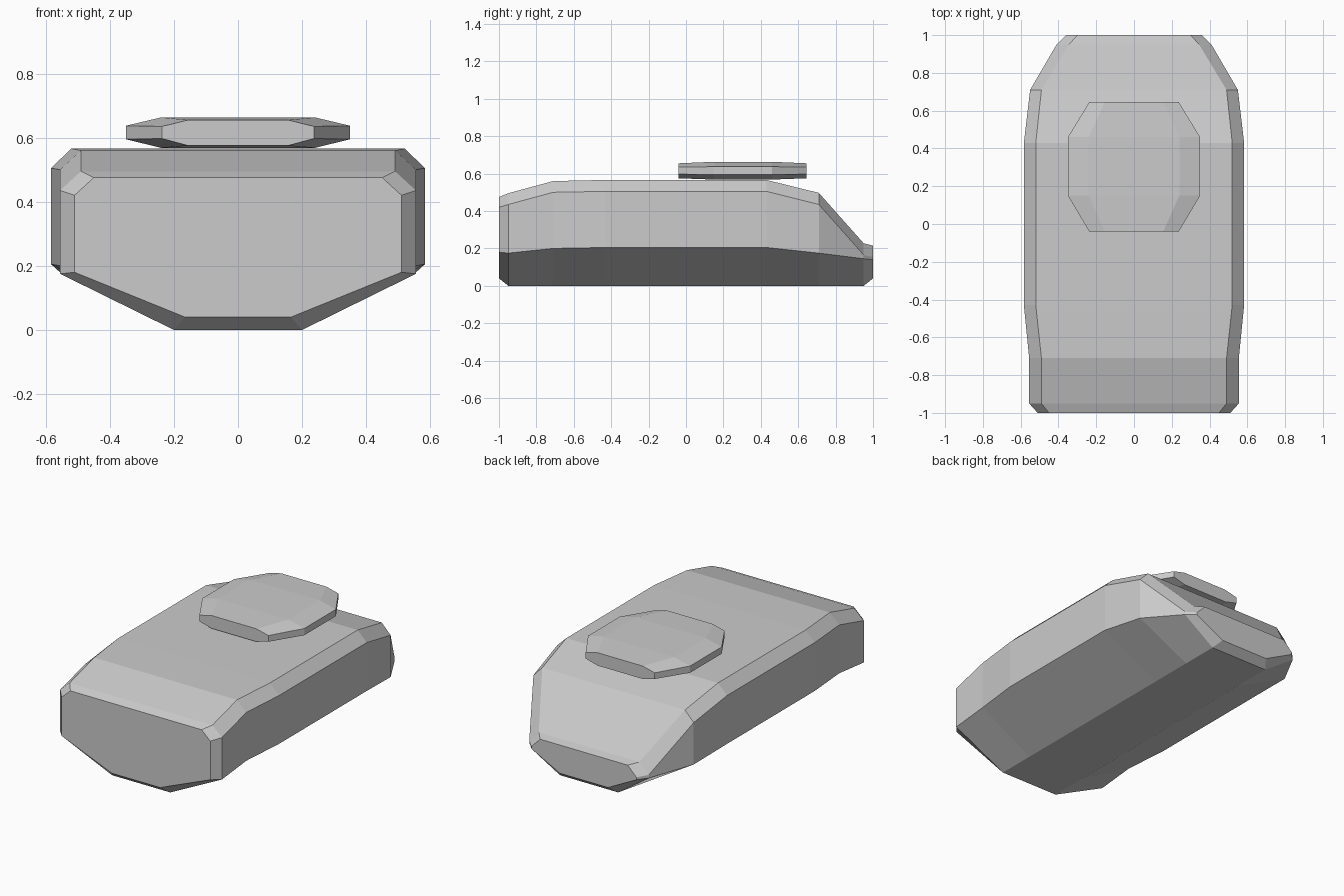
import bpy, bmesh

if "Cube" in bpy.data.objects:
    bpy.data.objects.remove(bpy.data.objects["Cube"])


def loft(name, sections):
    """Skin symmetric 8-sided sections: y, floor (x, z), side (x, low z, high z), roof (x, z)."""
    bm = bmesh.new()
    rings = []
    for y, (fx, fz), (sx, lo, hi), (rx, rz) in sections:
        half = [(fx, fz), (sx, lo), (sx, hi), (rx, rz)]
        outline = half + [(-x, z) for x, z in reversed(half)]
        rings.append([bm.verts.new((x, y, z)) for x, z in outline])
    for a, b in zip(rings, rings[1:]):
        for i in range(8):
            j = (i + 1) % 8
            bm.faces.new((a[i], a[j], b[j], b[i]))
    bm.faces.new(rings[0])
    bm.faces.new(rings[-1])
    bmesh.ops.recalc_face_normals(bm, faces=bm.faces[:])
    mesh = bpy.data.meshes.new(name)
    bm.to_mesh(mesh)
    bm.free()
    obj = bpy.data.objects.new(name, mesh)
    bpy.context.collection.objects.link(obj)
    return obj


# Main body: chamfered hull, sloping down at the back
loft("hull", [
    (-1.00, (0.165, 0.04), (0.51, 0.18, 0.42), (0.45, 0.475)),
    (-0.95, (0.20, 0.0), (0.555, 0.175, 0.435), (0.49, 0.495)),
    (-0.71, (0.20, 0.0), (0.555, 0.20, 0.50), (0.49, 0.56)),
    (-0.43, (0.20, 0.0), (0.583, 0.205, 0.505), (0.52, 0.566)),
    (0.43, (0.20, 0.0), (0.583, 0.205, 0.505), (0.52, 0.566)),
    (0.71, (0.20, 0.0), (0.55, 0.175, 0.435), (0.49, 0.497)),
    (0.95, (0.20, 0.0), (0.41, 0.145, 0.165), (0.345, 0.227)),
    (1.00, (0.165, 0.04), (0.36, 0.14, 0.155), (0.30, 0.215)),
])

# Flat octagonal plate above the roof
tip = ((0.155, 0.575), (0.237, 0.597, 0.635), (0.155, 0.655))
middle = ((0.24, 0.568), (0.35, 0.595, 0.637), (0.24, 0.663))
loft("roof_plate", [(-0.04, *tip), (0.15, *middle), (0.46, *middle), (0.645, *tip)])
